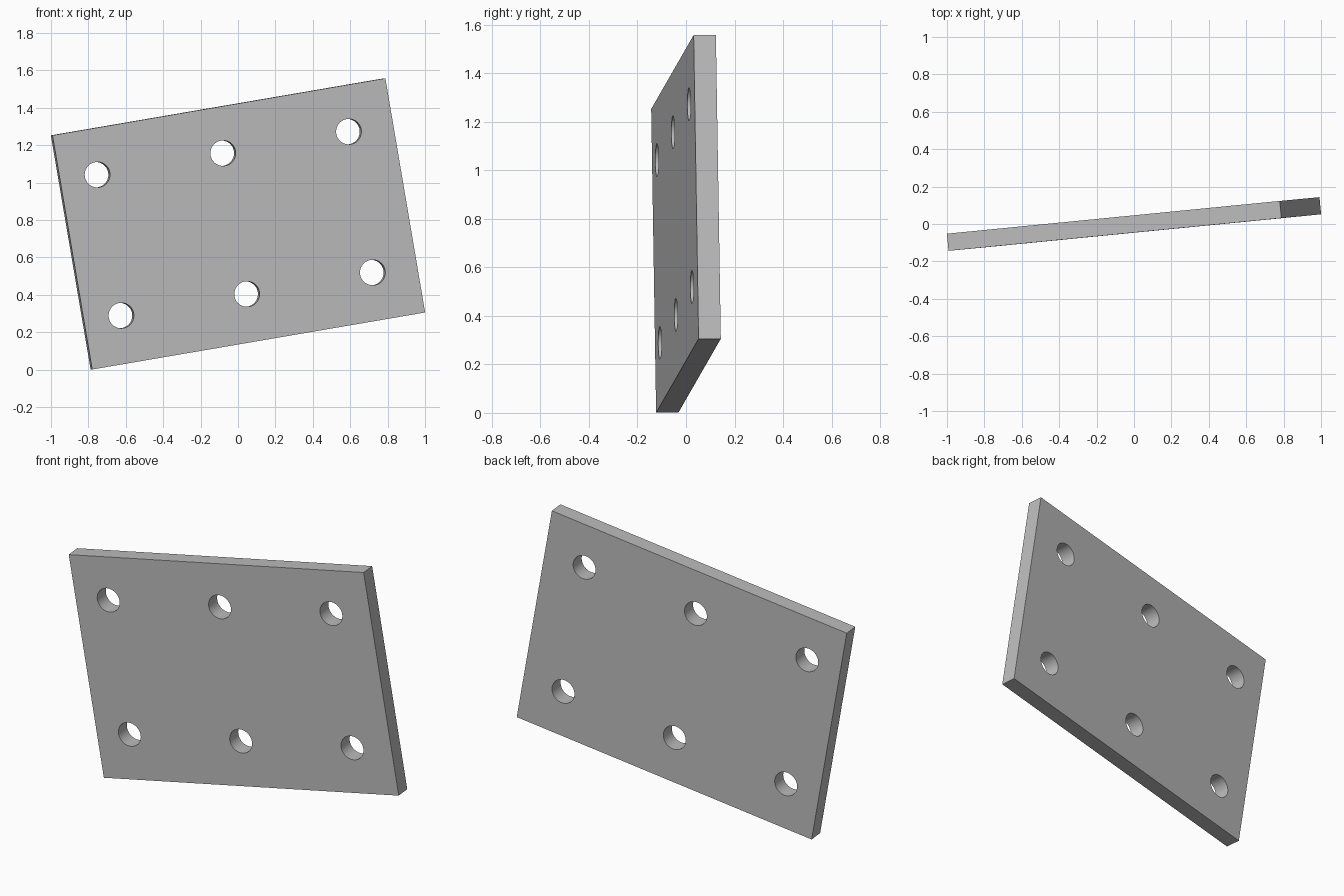
import bpy
from mathutils import Matrix, Vector

cube = bpy.data.objects.get("Cube")
if cube:
    bpy.data.objects.remove(cube, do_unlink=True)

LENGTH, HEIGHT, THICK = 1.814, 1.27, 0.092
HOLE_RADIUS = 0.068

# One plain grey for the whole plate
grey = bpy.data.materials.new("plain_grey")
grey.use_nodes = True
color = (0.5, 0.5, 0.5, 1)
grey.diffuse_color = color
grey.node_tree.nodes["Principled BSDF"].inputs["Base Color"].default_value = color

# Plate, modelled upright: length on x, thickness on y, height on z
bpy.ops.mesh.primitive_cube_add(size=1)
plate = bpy.context.object
plate.name = "drilled_plate"
plate.data.transform(Matrix.Diagonal((LENGTH, THICK, HEIGHT, 1)))
plate.data.materials.append(grey)


def drill(x, z):
    """Cut a round hole through the plate's thickness."""
    bpy.ops.mesh.primitive_cylinder_add(
        vertices=64, radius=HOLE_RADIUS, depth=THICK * 3,
        location=(x, 0, z), rotation=(1.570796, 0, 0))
    cutter = bpy.context.object
    cutter.name = "hole_cutter"
    cutter.hide_render = True
    cutter.data.materials.append(grey)
    bpy.context.view_layer.objects.active = plate
    cut = plate.modifiers.new("hole", "BOOLEAN")
    cut.operation = "DIFFERENCE"
    cut.solver = "EXACT"
    cut.object = cutter
    bpy.ops.object.modifier_apply(modifier=cut.name)
    bpy.data.objects.remove(cutter, do_unlink=True)


# Two rows of three bolt holes
for column in (-1, 0, 1):
    for row in (-1, 1):
        drill(-0.02 + column * 0.685, 0.005 + row * 0.382)

# Tilt the plate: its length and height directions, and the normal between them
along = Vector((0.981, 0.0965, 0.168)).normalized()
up = Vector((-0.1656, -0.0158, 0.986))
up = (up - along * up.dot(along)).normalized()
back = up.cross(along)
tilt = Matrix((along, back, up)).transposed().to_4x4()
plate.data.transform(Matrix.Translation((0, 0, 0.779)) @ tilt)

# Smooth hole walls, sharp rims and edges
bpy.ops.object.select_all(action="DESELECT")
plate.select_set(True)
bpy.context.view_layer.objects.active = plate
bpy.ops.object.shade_smooth_by_angle(angle=0.6)
